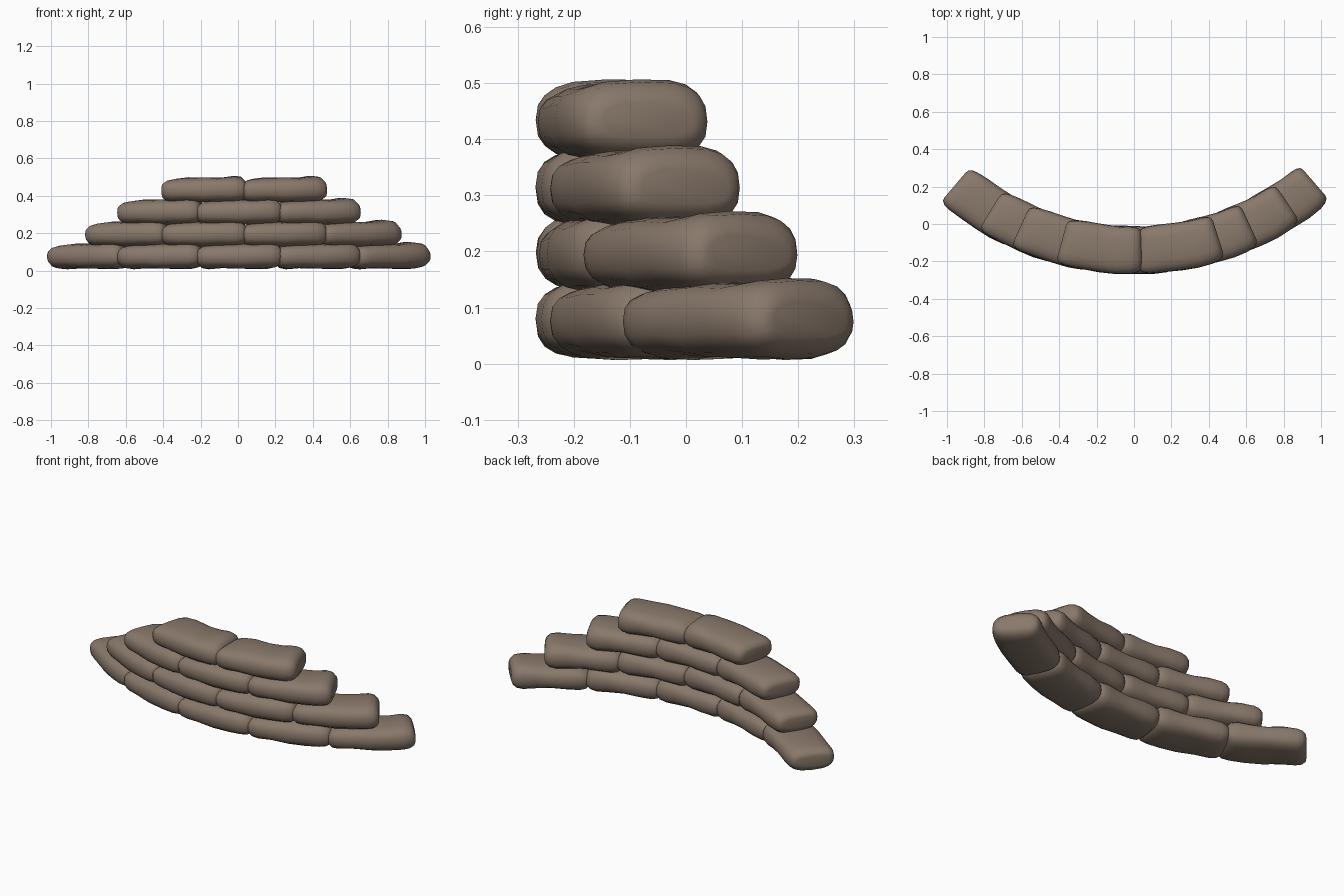
import bpy, bmesh, math, random

if "Cube" in bpy.data.objects:
    bpy.data.objects.remove(bpy.data.objects["Cube"])

random.seed(4)
RADIUS = 1.475          # centre line of the curved wall
CENTRE_Y = 1.335
BAG_ANGLE = math.radians(16.1)
HALF_DEPTH, HALF_HEIGHT = 0.128, 0.069
SIDES = 20

cloth = bpy.data.materials.new("brown sackcloth")
cloth.diffuse_color = (0.25, 0.19, 0.147, 1)
cloth.use_nodes = True
cloth.node_tree.nodes["Principled BSDF"].inputs["Base Color"].default_value = cloth.diffuse_color

# rings along a bag: position (-1..1), depth scale, height scale, lift
RINGS = [(-1.04, 0.66, 0.40, -0.004), (-1.02, 0.82, 0.62, -0.004),
         (-0.93, 0.93, 0.84, -0.004), (-0.78, 0.98, 0.94, -0.003),
         (-0.45, 1.0, 0.96, 0.0), (0.0, 1.0, 0.96, 0.0),
         (0.4, 1.0, 0.98, 0.001), (0.75, 0.99, 1.04, 0.003),
         (0.92, 0.94, 0.95, 0.003), (1.02, 0.84, 0.68, 0.001),
         (1.05, 0.68, 0.44, 0.0)]


def spow(v, p):
    return math.copysign(abs(v) ** p, v)


def sandbag(name, mid_angle, z):
    """A lumpy rounded sack, bent along the wall's arc."""
    bm = bmesh.new()
    phase = random.uniform(-0.4, 0.4)
    loops = []
    for t, depth, height, lift in RINGS:
        a = mid_angle + t * BAG_ANGLE / 2
        ring = []
        for k in range(SIDES):
            q = 2 * math.pi * k / SIDES
            r = spow(math.cos(q), 0.62) * HALF_DEPTH * depth
            h = spow(math.sin(q), 0.78) * HALF_HEIGHT * height + lift
            h += 0.003 * math.sin(5 * t + phase + 2 * q) 
            r += 0.003 * math.sin(4 * t + phase)
            rad = RADIUS + r
            ring.append(bm.verts.new((rad * math.sin(a),
                                      CENTRE_Y - rad * math.cos(a), z + h)))
        loops.append(ring)
    for r0, r1 in zip(loops, loops[1:]):
        for k in range(SIDES):
            n = (k + 1) % SIDES
            bm.faces.new((r0[k], r0[n], r1[n], r1[k]))
    bm.faces.new(loops[0])
    bm.faces.new(loops[-1])
    bmesh.ops.recalc_face_normals(bm, faces=bm.faces)
    mesh = bpy.data.meshes.new(name)
    bm.to_mesh(mesh)
    bm.free()
    mesh.materials.append(cloth)
    for p in mesh.polygons:
        p.use_smooth = True
    obj = bpy.data.objects.new(name, mesh)
    bpy.context.collection.objects.link(obj)
    bpy.context.view_layer.objects.active = obj
    obj.select_set(True)
    bpy.ops.object.shade_smooth_by_angle(angle=math.radians(50))
    obj.select_set(False)


# four courses, one bag fewer in each, staggered like brickwork
for row, count in enumerate((5, 4, 3, 2)):
    shift = (0.004, 0.022)[row % 2]
    for i in range(count):
        sandbag(f"sandbag_row{row + 1}_{i + 1}",
                (i - (count - 1) / 2) * BAG_ANGLE + shift,
                0.077 + 0.118 * row)
